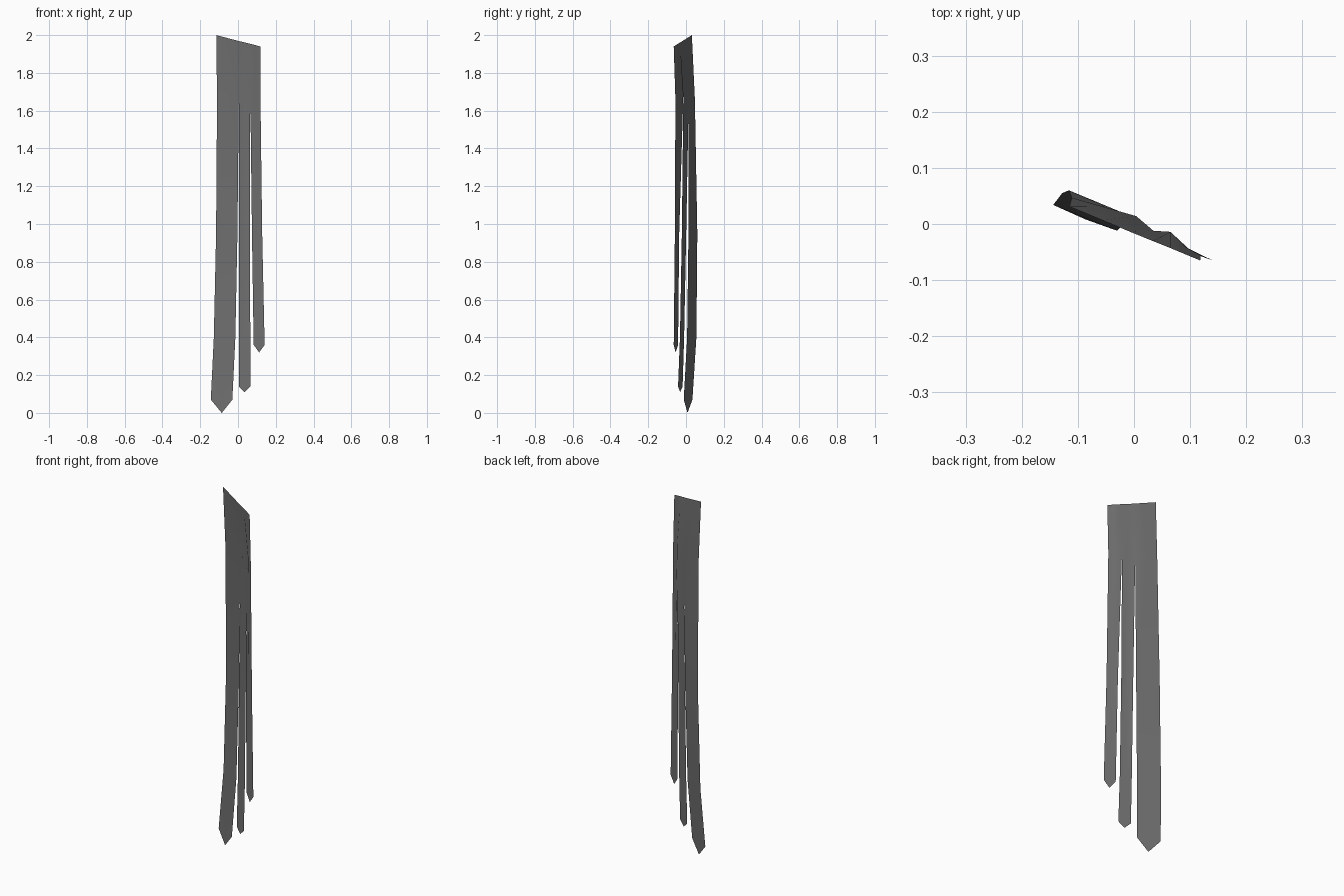
import bpy, bmesh
from mathutils import Vector

if "Cube" in bpy.data.objects:
    bpy.data.objects.remove(bpy.data.objects["Cube"])

# Each strip: paired left/right edge points from the top hem down, forward
# pleat of the middle line on each row, and its pointed tip.
strips = [
    dict(left=[(-.115, .031, 2.0), (-.111, .047, 1.66), (-.116, .060, .95), (-.128, .055, .40), (-.144, .034, .07)],
         right=[(.003, -.018, 1.969), (.004, .014, 1.64), (-.003, .013, .95), (-.014, .006, .40), (-.030, -.012, .07)],
         pleat=[0, 0, 0, 0, 0], tip=(-.086, .008, 0)),
    dict(left=[(.003, -.018, 1.969), (.004, .014, 1.64), (.006, .001, .95), (.006, -.010, .40), (.005, -.018, .14)],
         right=[(.065, -.043, 1.954), (.065, -.014, 1.69), (.064, -.022, .95), (.065, -.032, .40), (.066, -.042, .14)],
         pleat=[0, .012, .003, 0, 0], tip=(.035, -.031, .11)),
    dict(left=[(.065, -.043, 1.954), (.065, -.014, 1.69), (.074, -.036, .95), (.083, -.042, .36)],
         right=[(.118, -.065, 1.94), (.119, -.056, 1.66), (.128, -.059, .95), (.141, -.065, .36)],
         pleat=[0, .006, 0, 0], tip=(.112, -.055, .32)),
]

# Tattered hanging cloth: one sheet split into three ribbons
bm = bmesh.new()
for s in strips:
    rows = []
    for l, r, p in zip(s["left"], s["right"], s["pleat"]):
        l, r = Vector(l), Vector(r)
        rows.append([bm.verts.new(v) for v in (l, (l + r) / 2 - Vector((0, p, 0)), r)])
    for a, b in zip(rows, rows[1:]):
        for i in range(2):
            bm.faces.new((a[i], b[i], b[i + 1], a[i + 1]))
    # pointed end
    tip = bm.verts.new(s["tip"])
    for i in range(2):
        bm.faces.new((rows[-1][i], tip, rows[-1][i + 1]))

# Join the ribbons along the hem
bmesh.ops.remove_doubles(bm, verts=bm.verts, dist=.0005)
for f in bm.faces:
    f.smooth = True

mesh = bpy.data.meshes.new("hanging_cloth")
bm.to_mesh(mesh)
bm.free()

# Dark grey fabric
fabric = bpy.data.materials.new("dark_fabric")
fabric.diffuse_color = (.16, .16, .16, 1)
fabric.use_nodes = True
fabric.node_tree.nodes["Principled BSDF"].inputs["Base Color"].default_value = fabric.diffuse_color
mesh.materials.append(fabric)

cloth = bpy.data.objects.new("hanging_cloth", mesh)
bpy.context.collection.objects.link(cloth)
